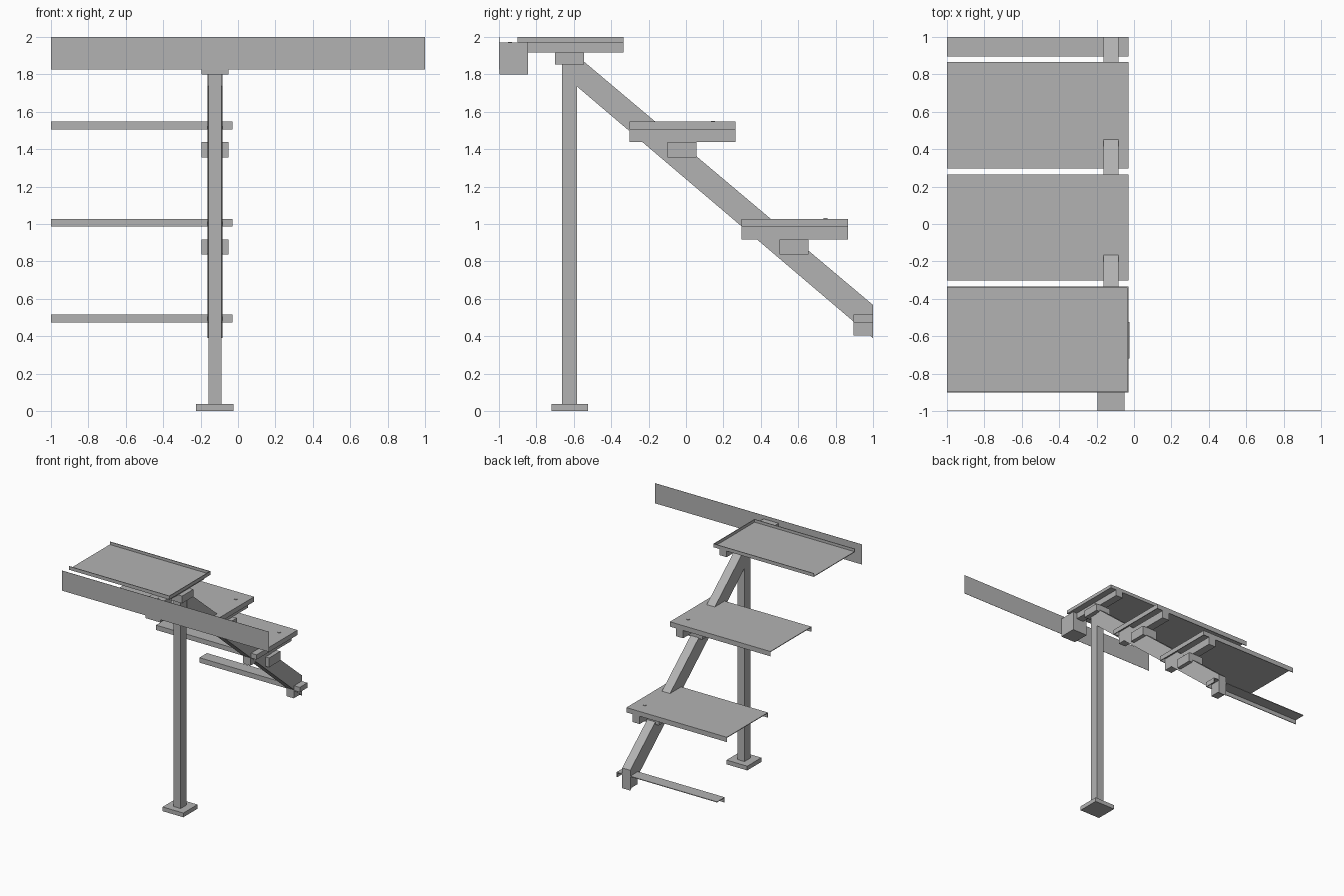
import bpy
import bmesh

if "Cube" in bpy.data.objects:
    bpy.data.objects.remove(bpy.data.objects["Cube"], do_unlink=True)

steel = bpy.data.materials.new("grey_steel")
steel.use_nodes = True
grey = (0.45, 0.45, 0.45, 1)
steel.diffuse_color = grey
steel.node_tree.nodes["Principled BSDF"].inputs["Base Color"].default_value = grey


def finish(name, bm):
    bmesh.ops.recalc_face_normals(bm, faces=bm.faces)
    mesh = bpy.data.meshes.new(name)
    bm.to_mesh(mesh)
    bm.free()
    mesh.materials.append(steel)
    obj = bpy.data.objects.new(name, mesh)
    bpy.context.collection.objects.link(obj)
    return obj


def add_box(bm, x, y, z):
    verts = bmesh.ops.create_cube(bm, size=1)["verts"]
    for v in verts:
        for axis, (low, high) in enumerate((x, y, z)):
            v.co[axis] = low if v.co[axis] < 0 else high


def boxes(name, *parts):
    bm = bmesh.new()
    for part in parts:
        add_box(bm, *part)
    return finish(name, bm)


def around(centre, half):
    return (centre - half, centre + half)


MID = -0.123          # centre line of post and stringer
TREAD_X = (-1, -0.03)
SHEET = 0.006
BRACKET_X = around(MID, 0.073)
BEARER_X = around(MID, 0.035)


def tread(name, y, z, sheet_z, back_lip=True):
    """Thin folded tray, open at its far end."""
    y0, y1 = y
    parts = [(TREAD_X, y, (sheet_z, sheet_z + SHEET)),
             (TREAD_X, (y0, y0 + SHEET), z),
             ((TREAD_X[1] - SHEET, TREAD_X[1]), y, z)]
    if back_lip:
        parts.append((TREAD_X, (y1 - SHEET, y1), z))
    boxes(name, *parts)


# Front fascia sheet and its mounting block
boxes("front_fascia", ((-1, 1), (-1, -0.998), (1.825, 2)))
boxes("fascia_block", (BRACKET_X, (-0.998, -0.845), (1.8, 1.97)))
boxes("fascia_bolt", (around(MID, 0.011), around(-0.94, 0.011), (1.97, 1.974)))

# Post and foot
boxes("post", (around(MID, 0.034), (-0.663, -0.583), (0.03, 1.86)))
boxes("base_plate", (around(MID - 0.001, 0.1), (-0.72, -0.525), (0, 0.037)))

# Sloping stringer, extruded from its side outline
bm = bmesh.new()
outline = [(-0.585, 1.737), (1, 0.39), (1, 0.567), (-0.55, 1.872), (-0.585, 1.872)]
face = bm.faces.new([bm.verts.new((MID - 0.039, y, z)) for y, z in outline])
result = bmesh.ops.extrude_face_region(bm, geom=[face])
for item in result["geom"]:
    if isinstance(item, bmesh.types.BMVert):
        item.co.x = MID + 0.039
finish("stringer", bm)

# Two complete steps with bearer, bracket and bolt
for label, y0, z in (("lower", 0.298, 0.986), ("middle", -0.302, 1.506)):
    y = (y0, y0 + 0.567)
    top = z + 0.042
    tread(label + "_tread", y, (z, top), top - SHEET)
    boxes(label + "_bearer", (BEARER_X, y, (z - 0.068, z)))
    boxes(label + "_bracket", (BRACKET_X, (y0 + 0.202, y0 + 0.357), (z - 0.15, z - 0.068)))
    boxes(label + "_bolt", (around(MID, 0.011), around(y0 + 0.447, 0.011), (top, top + 0.004)))

# Top landing: tray turned upside down, lips upward
top_y = (-0.902, -0.335)
tread("top_tread", top_y, (1.97, 2), 1.97)
boxes("top_bearer", (BEARER_X, top_y, (1.917, 1.97)))
boxes("top_bracket", (BRACKET_X, (-0.7, -0.545), (1.853, 1.917)))
boxes("top_bolt", ((BEARER_X[1], BEARER_X[1] + 0.006), around(-0.62, 0.017), around(1.945, 0.017)))

# Bottom step, cut off at the back
tread("bottom_tread", (0.895, 1), (0.473, 0.516), 0.51, back_lip=False)
boxes("bottom_bearer", (BEARER_X, (0.895, 1), (0.405, 0.473)))
